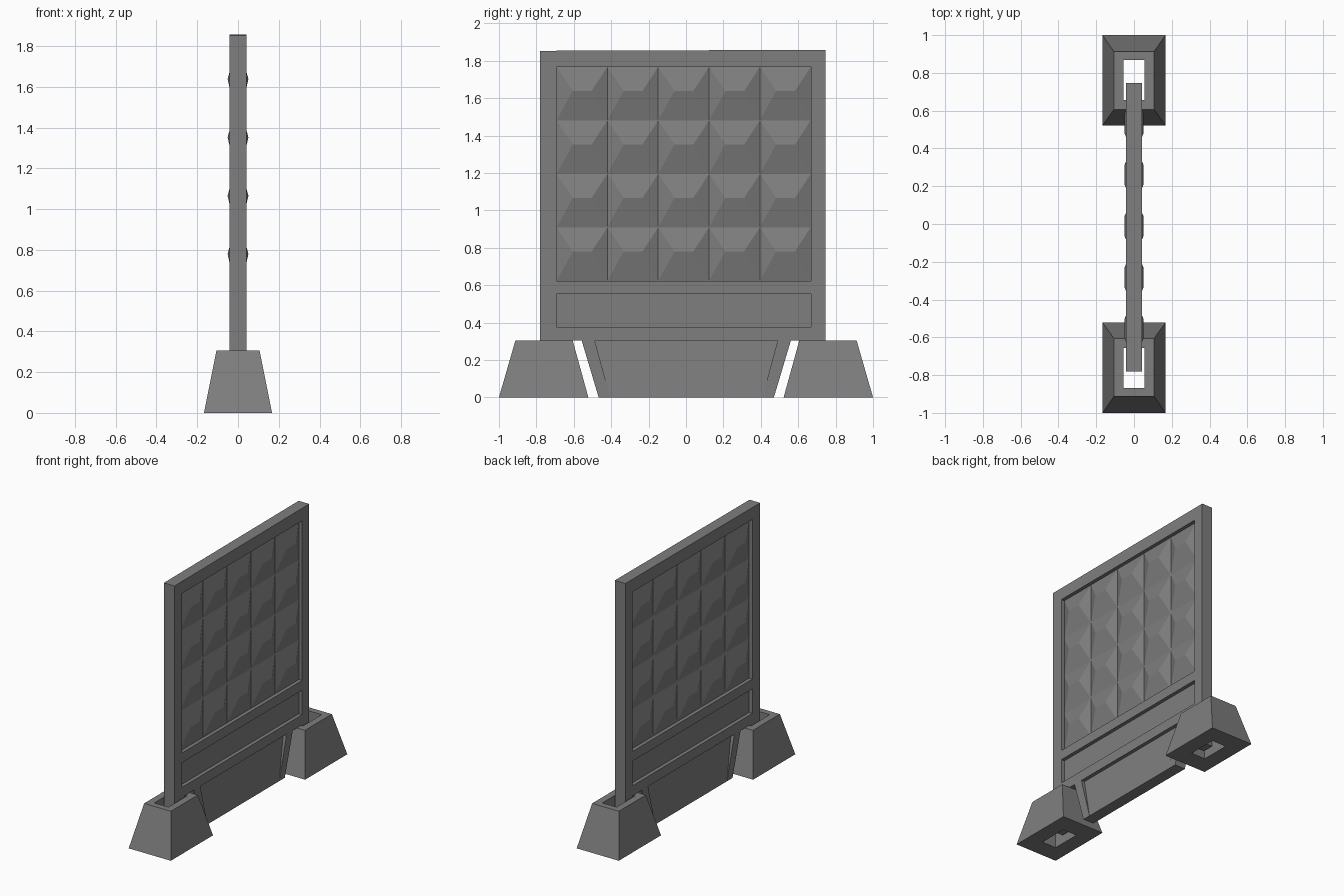
import bpy
import bmesh

cube = bpy.data.objects.get("Cube")
if cube:
    bpy.data.objects.remove(cube)

concrete = bpy.data.materials.new("concrete grey")
concrete.use_nodes = True
grey = (0.21, 0.21, 0.21, 1)
concrete.diffuse_color = grey
concrete.node_tree.nodes["Principled BSDF"].inputs["Base Color"].default_value = grey


def finish(name, bm):
    bmesh.ops.recalc_face_normals(bm, faces=bm.faces)
    mesh = bpy.data.meshes.new(name)
    bm.to_mesh(mesh)
    bm.free()
    mesh.materials.append(concrete)
    obj = bpy.data.objects.new(name, mesh)
    bpy.context.collection.objects.link(obj)
    return obj


def loft(name, ring_a, ring_b):
    """Solid between two matching rings of points."""
    bm = bmesh.new()
    a = [bm.verts.new(p) for p in ring_a]
    b = [bm.verts.new(p) for p in ring_b]
    bm.faces.new(a)
    bm.faces.new(b)
    for i in range(len(a)):
        j = (i + 1) % len(a)
        bm.faces.new((a[i], a[j], b[j], b[i]))
    return finish(name, bm)


def rect(y0, y1, z0, z1):
    return [(y0, z0), (y1, z0), (y1, z1), (y0, z1)]


def at_x(x, outline):
    return [(x, y, z) for y, z in outline]


def at_z(z, half_x, y0, y1):
    return [(-half_x, y0, z), (half_x, y0, z), (half_x, y1, z), (-half_x, y1, z)]


def cut(obj, cutter):
    cutter.hide_render = True
    mod = obj.modifiers.new("cut", "BOOLEAN")
    mod.operation = "DIFFERENCE"
    mod.solver = "EXACT"
    mod.object = cutter
    bpy.context.view_layer.objects.active = obj
    bpy.ops.object.modifier_apply(modifier=mod.name)
    bpy.data.objects.remove(cutter)


T = 0.042            # half thickness of the panel
FLOOR = 0.016        # recess floor distance from the middle plane
BASE = 0.305         # top of the footings
Y0, Y1 = -0.692, 0.667
Z0, Z1 = 0.623, 1.767

# Wall panel with a tapered skirt and two tenons
outline = [(-0.78, 1.853), (-0.78, 0.05), (-0.665, 0.05), (-0.665, BASE),
           (-0.558, BASE), (-0.467, 0), (0.47, 0), (0.561, BASE),
           (0.665, BASE), (0.665, 0.05), (0.747, 0.05), (0.747, 1.858)]
panel = loft("wall_panel", at_x(-T, outline), at_x(T, outline))

# Recesses on both faces
for s in (-1, 1):
    for frame in (rect(Y0, Y1, Z0, Z1), rect(Y0, Y1, 0.377, 0.553)):
        cut(panel, loft("recess_cutter", at_x(s * FLOOR, frame), at_x(s * 0.1, frame)))
    skirt = [(-0.397, -0.03), (0.4, -0.03), (0.49, BASE), (-0.488, BASE)]
    inner = [(s * (FLOOR if z > 0 else T + 0.002), y, z) for y, z in skirt]
    cut(panel, loft("skirt_cutter", inner, at_x(s * 0.1, skirt)))

# Ridged pyramids filling the large recess
COLS, ROWS = 5, 4
w, h = (Y1 - Y0) / COLS, (Z1 - Z0) / ROWS
for s, side in ((1, "left"), (-1, "right")):
    bm = bmesh.new()
    for c in range(COLS):
        for r in range(ROWS):
            y, z = Y0 + c * w, Z0 + r * h
            a, b, d, e = [bm.verts.new(p) for p in at_x(s * FLOOR, rect(y, y + w, z, z + h))]
            p = bm.verts.new((s * 0.051, y + w * 0.32, z + h * 0.55))
            q = bm.verts.new((s * 0.051, y + w * 0.69, z + h * 0.55))
            for f in ((a, b, q, p), (b, d, q), (d, e, p, q), (e, a, p), (a, e, d, b)):
                bm.faces.new(f)
    finish(side + "_pyramids", bm)

# Tapered footings with a pocket through each
for s, end in ((-1, "front"), (1, "back")):
    foot = loft(end + "_footing",
                at_z(0, 0.167, s * 0.522, s),
                at_z(BASE, 0.106, s * 0.606, s * 0.912))
    cut(foot, loft("pocket_cutter",
                   at_z(-0.1, 0.056, s * 0.656, s * 0.868),
                   at_z(0.5, 0.056, s * 0.656, s * 0.868)))
